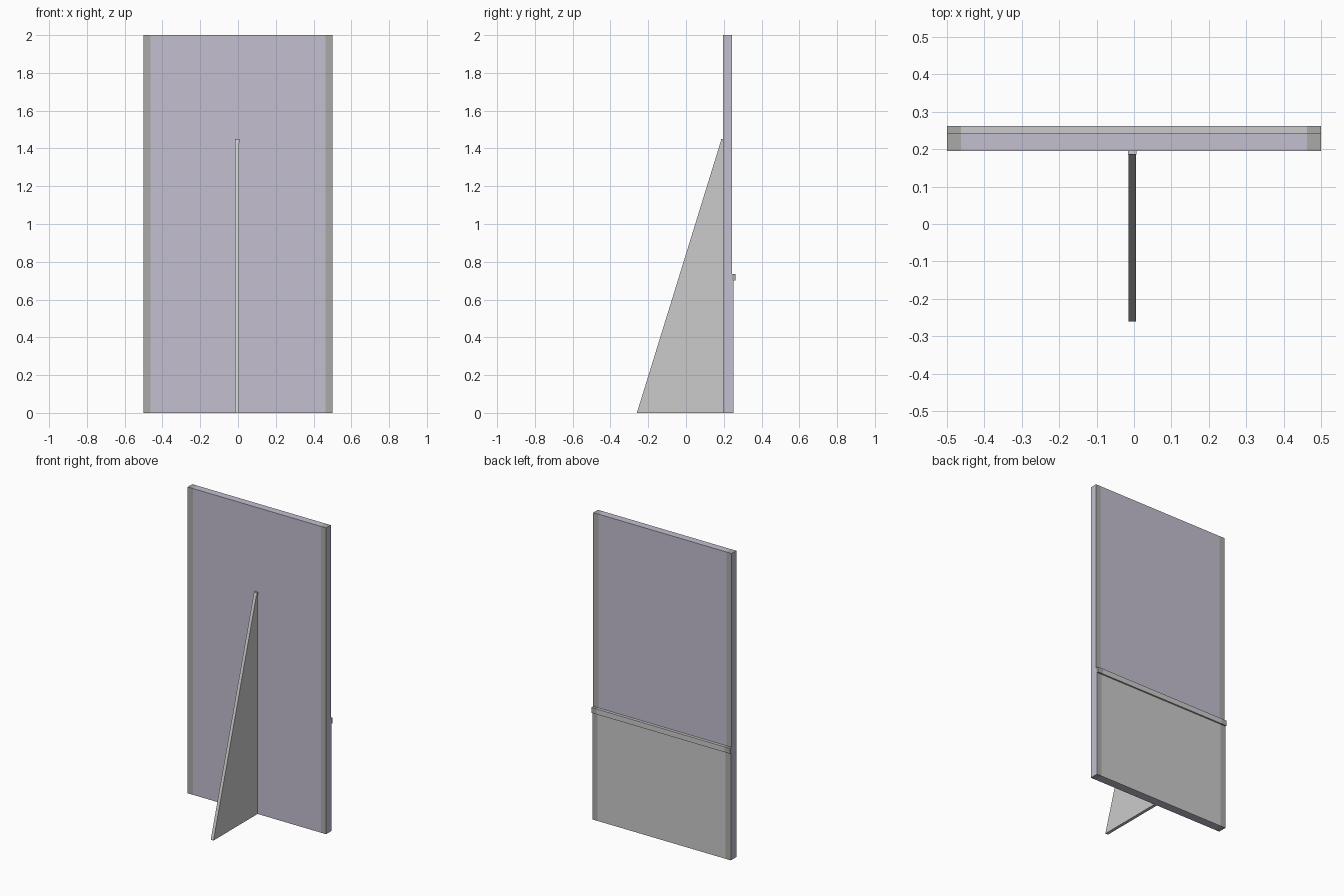
import bpy, bmesh

if "Cube" in bpy.data.objects:
    bpy.data.objects.remove(bpy.data.objects["Cube"])


def material(name, rgb):
    m = bpy.data.materials.new(name)
    m.diffuse_color = (*rgb, 1)
    m.use_nodes = True
    m.node_tree.nodes["Principled BSDF"].inputs["Base Color"].default_value = m.diffuse_color
    return m


purple = material("muted_purple", (0.55, 0.52, 0.63))
dark = material("dark_grey", (0.4, 0.4, 0.39))


def extrude_x(name, profile, x0, x1, mats=()):
    """Extrude a (y, z) profile from x0 to x1."""
    bm = bmesh.new()
    face = bm.faces.new([bm.verts.new((x0, y, z)) for y, z in profile])
    ext = bmesh.ops.extrude_face_region(bm, geom=[face])
    verts = [g for g in ext["geom"] if isinstance(g, bmesh.types.BMVert)]
    bmesh.ops.translate(bm, verts=verts, vec=(x1 - x0, 0, 0))
    bmesh.ops.recalc_face_normals(bm, faces=bm.faces)
    mesh = bpy.data.meshes.new(name)
    for m in mats:
        mesh.materials.append(m)
    # A second material goes on the outward facing side
    if len(mats) > 1:
        outer = x1 if abs(x1) > abs(x0) else x0
        for f in bm.faces:
            if all(abs(v.co.x - outer) < 1e-5 for v in f.verts):
                f.material_index = 1
    bm.to_mesh(mesh)
    bm.free()
    obj = bpy.data.objects.new(name, mesh)
    bpy.context.collection.objects.link(obj)
    return obj


def rect(y0, y1, z0, z1):
    return [(y0, z0), (y1, z0), (y1, z1), (y0, z1)]


FRONT, BACK, LOWER, LIP = 0.195, 0.243, 0.252, 0.262
EDGE, HALF = 0.463, 0.5
LEDGE_Z, LEDGE_TOP = 0.70, 0.735

# Main board and the raised lower back sheet
extrude_x("main_panel", rect(FRONT, BACK, 0, 2), -EDGE, EDGE, [purple])
extrude_x("lower_back_panel", rect(BACK, LOWER, 0, LEDGE_Z), -EDGE, EDGE)

# Ledge across the back
extrude_x("back_ledge", rect(BACK, LIP, LEDGE_Z, LEDGE_TOP), -EDGE, EDGE)

# Dark edge strips with purple outer sides, and dark ledge ends
strip = [(FRONT, 0), (LOWER, 0), (LOWER, LEDGE_Z), (BACK, LEDGE_Z),
         (BACK, 2), (FRONT, 2)]
for side, s in (("left", -1), ("right", 1)):
    extrude_x(side + "_edge_strip", strip, s * EDGE, s * HALF, [dark, purple])
    extrude_x(side + "_ledge_end", rect(BACK, LIP, LEDGE_Z, LEDGE_TOP),
              s * EDGE, s * HALF, [dark])

# Triangular support fin with a tiny blunt tip
extrude_x("support_fin", [(-0.26, 0), (FRONT, 0), (FRONT, 1.45), (0.188, 1.45)],
          -0.015, 0.005)
extrude_x("fin_tip", rect(0.186, FRONT, 1.43, 1.45), -0.016, 0.007)
